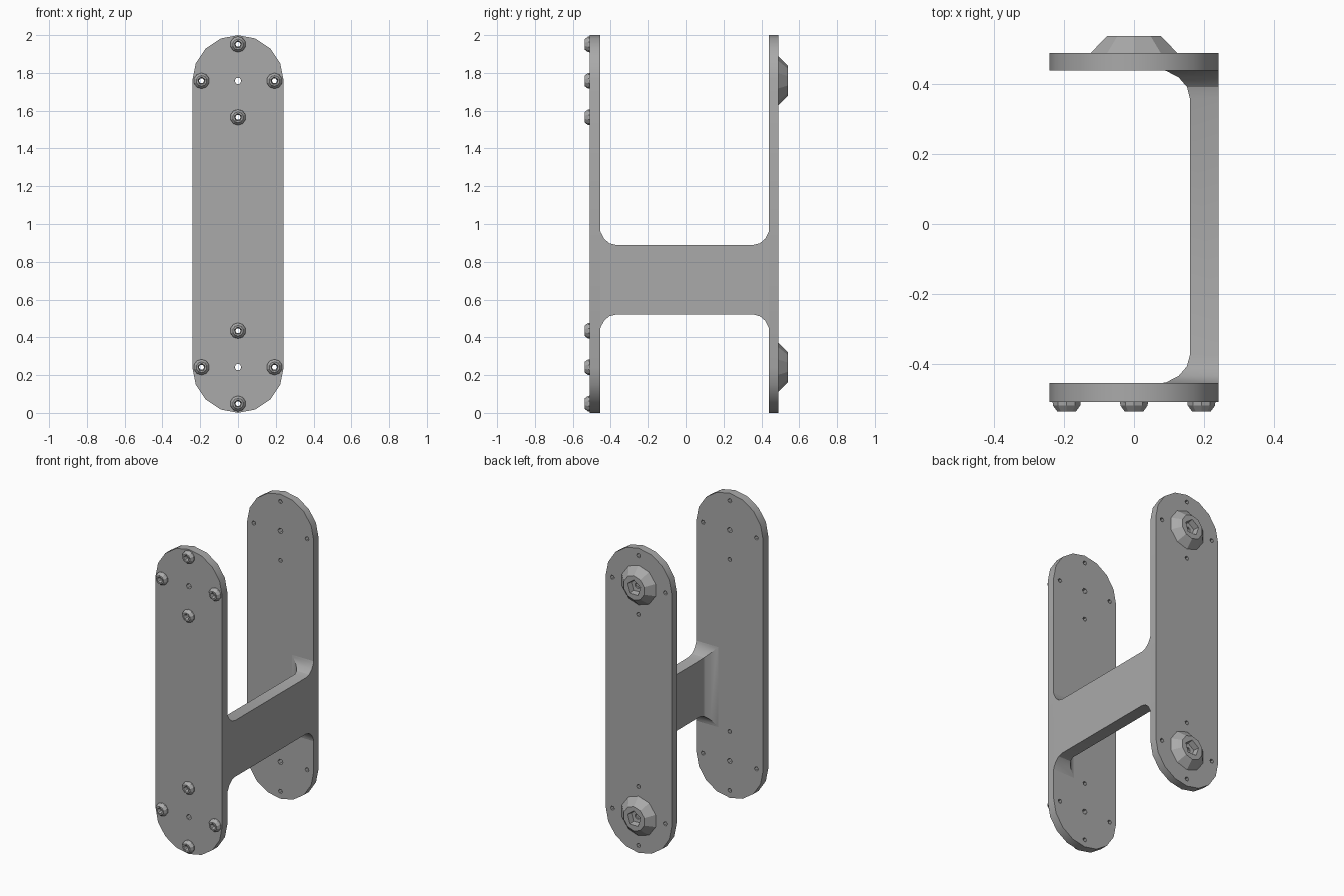
import bpy, bmesh
from math import sin, cos, pi, radians

cube = bpy.data.objects.get("Cube")
if cube:
    bpy.data.objects.remove(cube, do_unlink=True)

grey = bpy.data.materials.new("plain grey")
grey.use_nodes = True
tone = (0.4, 0.4, 0.4, 1)
grey.diffuse_color = tone
grey.node_tree.nodes["Principled BSDF"].inputs["Base Color"].default_value = tone

R = 0.242                      # plate half width and end radius
LOW, HIGH = R, 2 - R           # heights of the two end centres
PITCH = 0.193                  # bolt circle radius


def finish(name, bm):
    bmesh.ops.recalc_face_normals(bm, faces=bm.faces[:])
    mesh = bpy.data.meshes.new(name)
    bm.to_mesh(mesh)
    bm.free()
    mesh.materials.append(grey)
    obj = bpy.data.objects.new(name, mesh)
    bpy.context.collection.objects.link(obj)
    bpy.ops.object.select_all(action='DESELECT')
    obj.select_set(True)
    bpy.context.view_layer.objects.active = obj
    bpy.ops.object.shade_smooth_by_angle(angle=radians(25))
    return obj


def bolt_spots():
    for zc in (LOW, HIGH):
        for i in range(4):
            a = i * pi / 2
            yield PITCH * cos(a), zc + PITCH * sin(a)


def circle(x, z, r, n):
    return [(x + r * cos(2 * pi * i / n), z + r * sin(2 * pi * i / n)) for i in range(n)]


# Plates: rounded slots pierced by bolt holes and a centre hole at each end
def plate(name, y0, y1):
    outline = [(R * cos(pi * i / 8), HIGH + R * sin(pi * i / 8)) for i in range(9)]
    outline += [(-x, 2 - z) for x, z in outline]
    loops = [outline]
    loops += [circle(x, z, 0.014, 6) for x, z in bolt_spots()]
    loops += [circle(0, z, 0.018, 6) for z in (LOW, HIGH)]
    bm = bmesh.new()
    edges = []
    for loop in loops:
        vs = [bm.verts.new((x, y0, z)) for x, z in loop]
        edges += [bm.edges.new((vs[i - 1], vs[i])) for i in range(len(vs))]
    bmesh.ops.triangle_fill(bm, edges=edges, use_beauty=True, normal=(0, -1, 0))
    ext = bmesh.ops.extrude_face_region(bm, geom=bm.faces[:])
    moved = [v for v in ext["geom"] if isinstance(v, bmesh.types.BMVert)]
    bmesh.ops.translate(bm, verts=moved, vec=(0, y1 - y0, 0))
    return finish(name, bm)


# Hollow turned fittings; pointed rings alternate radii to make a pentagon
def fitting(name, x, y, z, out, profile, sides):
    bm = bmesh.new()
    rings = []
    for r, h, pentagon in profile:
        ring = []
        for i in range(sides):
            a = 2 * pi * i / sides + pi / 2
            rr = r * cos(pi / 5) if pentagon and i % 2 else r
            ring.append(bm.verts.new((x + rr * cos(a), y + out * h, z + rr * sin(a))))
        rings.append(ring)
    for k, ring in enumerate(rings):
        prev = rings[k - 1]
        for i in range(sides):
            bm.faces.new((prev[i - 1], prev[i], ring[i], ring[i - 1]))
    return finish(name, bm)


plate("front_plate", -0.51, -0.455)
plate("back_plate", 0.44, 0.49)

# Bridge: a flat bar whose ends flare into both plates, flush on the outside
steps = [i / 4 for i in range(5)]
sections = []
for t in steps:
    flare = 0.11 * (1 - sin(t * pi / 2))
    sections.append((0.085 * (1 - cos(t * pi / 2)), flare))
stations = [(-0.46 + d, f) for d, f in sections]
stations += [(0.445 - d, f) for d, f in reversed(sections)]
bm = bmesh.new()
rings = []
for y, f in stations:
    x0, z0, z1 = 0.16 - f, 0.52 - f, 0.89 + f
    corners = ((x0, z0), (R, z0), (R, z1), (x0, z1))
    rings.append([bm.verts.new((x, y, z)) for x, z in corners])
for a, b in zip(rings, rings[1:]):
    for i in range(4):
        bm.faces.new((a[i - 1], a[i], b[i], b[i - 1]))
bm.faces.new(rings[0])
bm.faces.new(rings[-1])
finish("bridge", bm)

# Small bolt heads on the front plate
bolt = [(0.014, 0, False), (0.042, 0, False), (0.041, 0.01, False),
        (0.028, 0.027, False), (0.021, 0.027, True), (0.014, 0.008, False)]
for n, (x, z) in enumerate(bolt_spots()):
    fitting(f"bolt_{n + 1}", x, -0.51, z, -1, bolt, 10)

# Large socketed bosses on the back plate
boss = [(0.018, 0, False), (0.13, 0, False), (0.118, 0.012, False),
        (0.08, 0.049, False), (0.052, 0.049, True), (0.045, 0.012, True),
        (0.018, 0.01, False)]
for name, z in (("lower_boss", LOW), ("upper_boss", HIGH)):
    fitting(name, 0, 0.49, z, 1, boss, 10)
